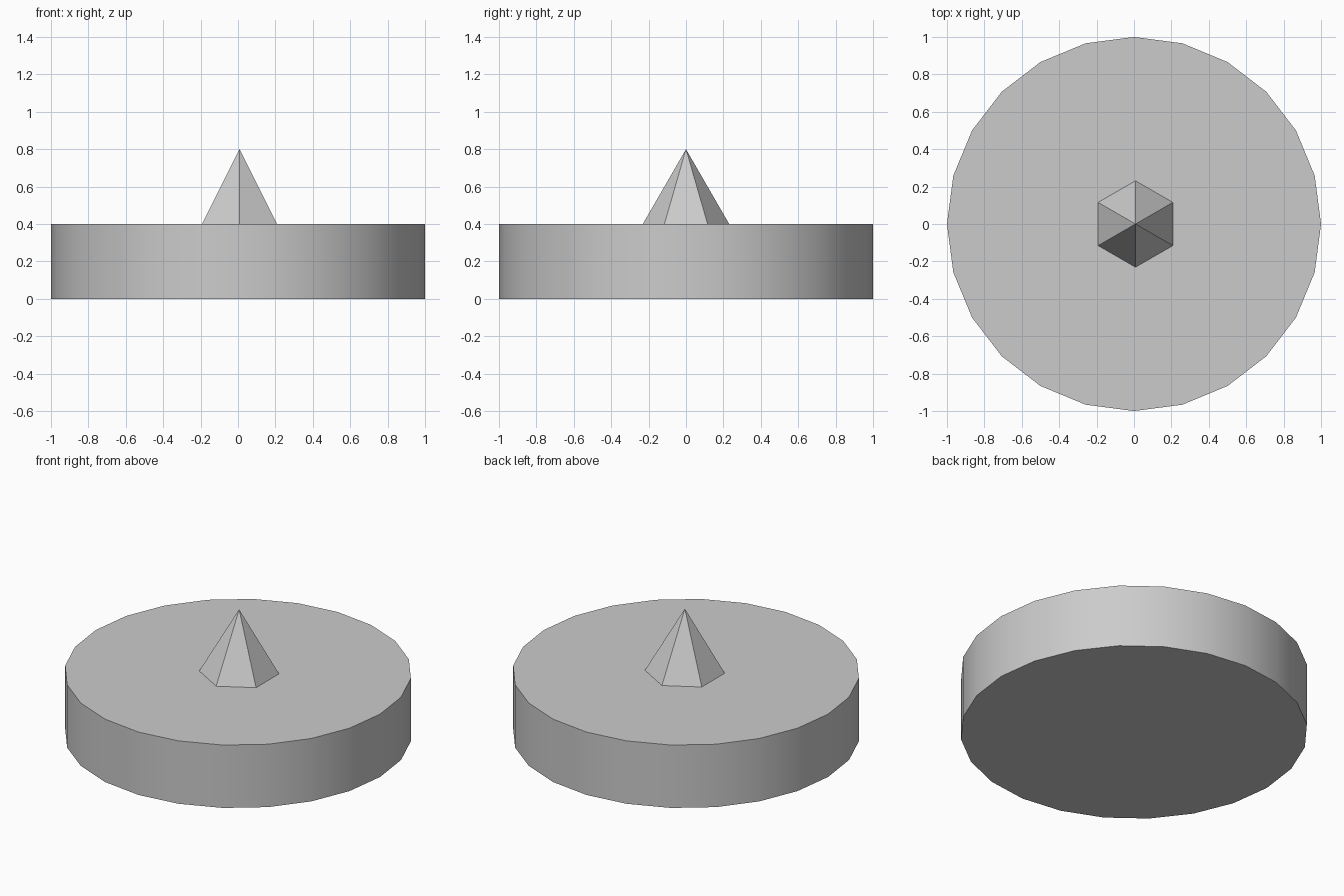
import bpy

cube = bpy.data.objects.get("Cube")
if cube:
    bpy.data.objects.remove(cube, do_unlink=True)

# Single plain grey
grey = bpy.data.materials.new("plain_grey")
grey.use_nodes = True
colour = (0.6, 0.6, 0.6, 1)
grey.diffuse_color = colour
grey.node_tree.nodes["Principled BSDF"].inputs["Base Color"].default_value = colour


def finish(name):
    part = bpy.context.object
    part.name = name
    part.data.materials.append(grey)
    return part


# Round base with a smooth rim and sharp top and bottom edges
bpy.ops.mesh.primitive_cylinder_add(vertices=24, radius=1, depth=0.4, location=(0, 0, 0.2))
finish("disc_base")
bpy.ops.object.shade_smooth_by_angle(angle=0.6)

# Faceted six-sided spike standing on the base
bpy.ops.mesh.primitive_cone_add(vertices=6, radius1=0.231, radius2=0, depth=0.4,
                                location=(0.008, 0, 0.6))
finish("centre_spike")
